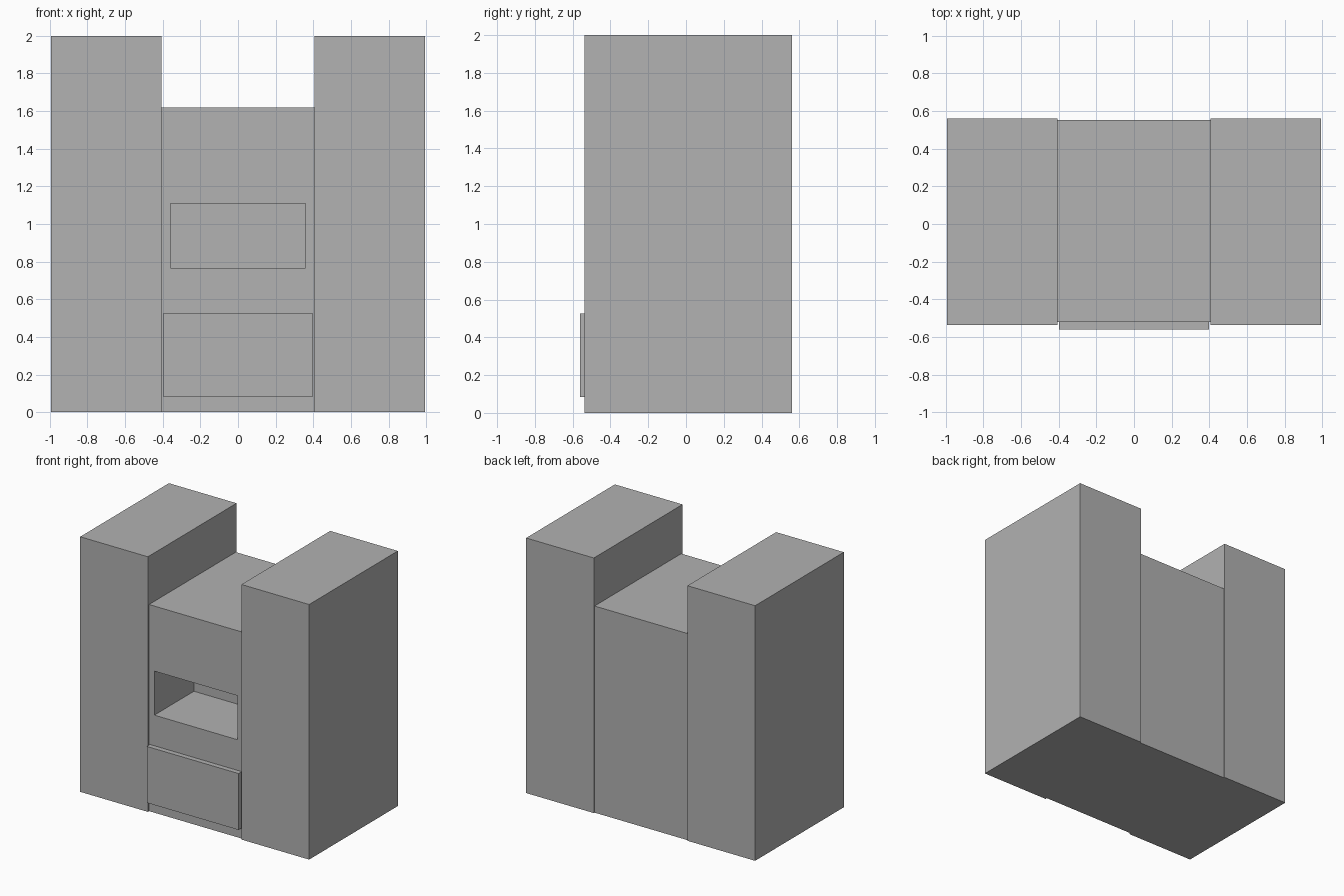
import bpy
import bmesh
from mathutils import Vector

cube = bpy.data.objects.get("Cube")
if cube:
    bpy.data.objects.remove(cube, do_unlink=True)

grey = bpy.data.materials.new("plain_grey")
grey.use_nodes = True
colour = (0.445, 0.445, 0.445, 1)
grey.diffuse_color = colour
grey.node_tree.nodes["Principled BSDF"].inputs["Base Color"].default_value = colour


def box_bmesh(low, high):
    """Box spanning two opposite corners."""
    bm = bmesh.new()
    bmesh.ops.create_cube(bm, size=1)
    for v in bm.verts:
        v.co = Vector([h if c > 0 else l for c, l, h in zip(v.co, low, high)])
    return bm


def finish(name, bm):
    bmesh.ops.recalc_face_normals(bm, faces=bm.faces)
    mesh = bpy.data.meshes.new(name)
    bm.to_mesh(mesh)
    bm.free()
    mesh.materials.append(grey)
    obj = bpy.data.objects.new(name, mesh)
    bpy.context.collection.objects.link(obj)
    return obj


# Tall side towers
inner, outer = 0.406, 0.993
finish("left_tower", box_bmesh((inner, -0.537, 0), (outer, 0.562, 2)))
finish("right_tower", box_bmesh((-outer, -0.537, 0), (-inner, 0.562, 2)))

# Lower centre block with a deep niche sunk into its front
bm = box_bmesh((-inner, -0.522, 0), (inner, 0.553, 1.62))
bm.normal_update()
front = min(bm.faces, key=lambda f: f.calc_center_median().y)
bmesh.ops.inset_region(bm, faces=[front], thickness=0.05)
middle = front.calc_center_median()
for v in front.verts:
    v.co.x = 0.36 if v.co.x > 0 else -0.36
    v.co.z = 1.11 if v.co.z > middle.z else 0.765
niche = bmesh.ops.extrude_discrete_faces(bm, faces=[front])["faces"][0]
for v in niche.verts:
    v.co.y += 0.49
finish("centre_block", bm)

# Drawer front panel
finish("drawer_front", box_bmesh((-0.398, -0.562, 0.083), (0.398, -0.522, 0.525)))
